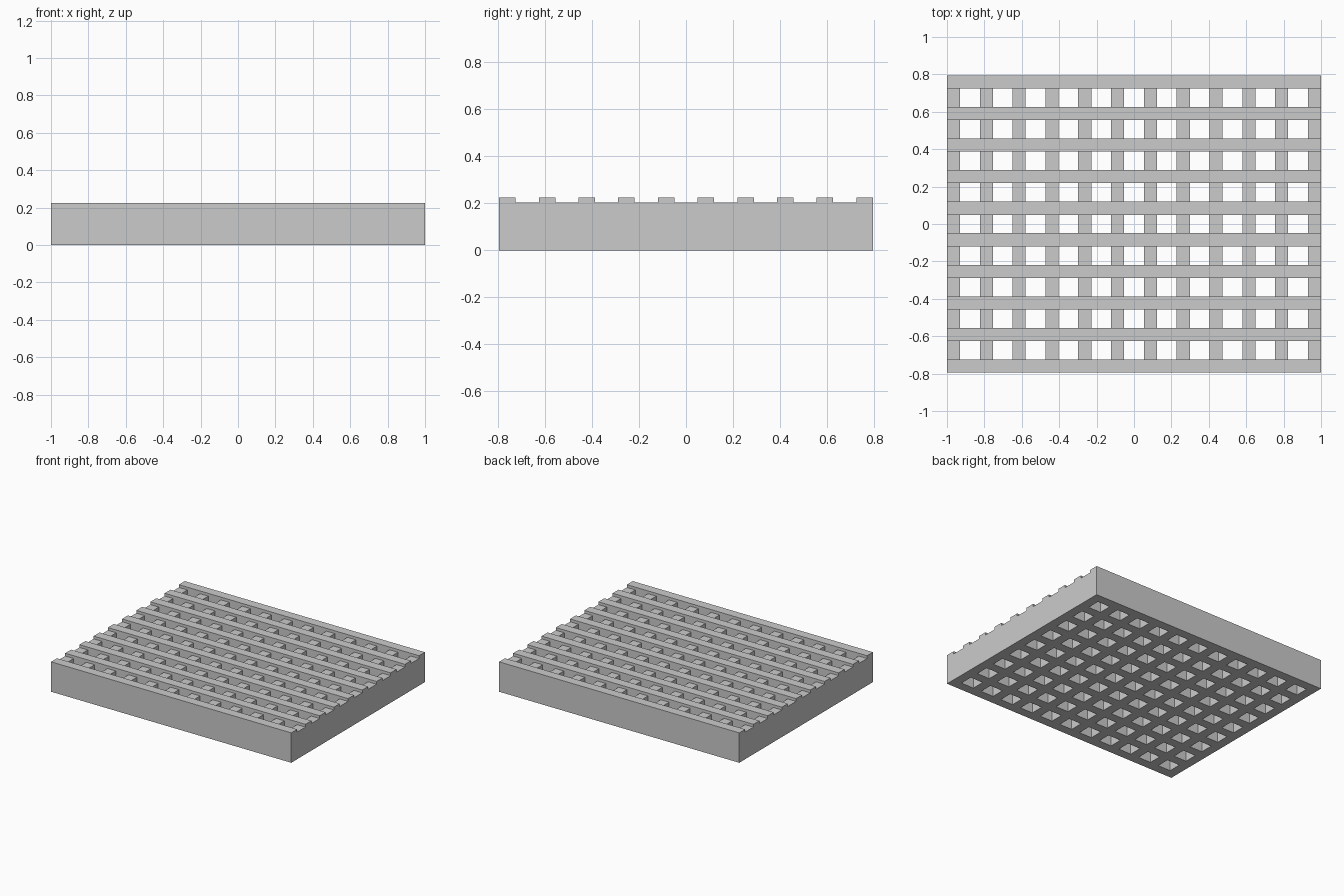
import bpy
import bmesh

cube = bpy.data.objects.get("Cube")
if cube:
    bpy.data.objects.remove(cube)

LENGTH, DEPTH = 2.0, 1.59
BAR = 0.07                 # width of every bar
CROSS_TOP, RAIL_TOP = 0.204, 0.225
CROSS_COUNT, RAIL_COUNT = 12, 10

# One plain grey for the whole grating
grey = bpy.data.materials.new("grey")
grey.use_nodes = True
colour = (0.6, 0.6, 0.6, 1)
grey.diffuse_color = colour
grey.node_tree.nodes["Principled BSDF"].inputs["Base Color"].default_value = colour


def bar_edges(size, count):
    """Both edges of each evenly spaced bar, in order."""
    step = (size - BAR) / (count - 1)
    return [-size / 2 + i * step + side for i in range(count) for side in (0, BAR)]


def raise_faces(bm, faces, height):
    """Extrude faces straight up and return the new top faces."""
    new = bmesh.ops.extrude_face_region(bm, geom=faces)["geom"]
    verts = [g for g in new if isinstance(g, bmesh.types.BMVert)]
    bmesh.ops.translate(bm, verts=verts, vec=(0, 0, height))
    return [g for g in new if isinstance(g, bmesh.types.BMFace)]


# Lattice plan: every cell is filled except where two gaps cross
xs = bar_edges(LENGTH, CROSS_COUNT)
ys = bar_edges(DEPTH, RAIL_COUNT)
bm = bmesh.new()
grid = [[bm.verts.new((x, y, 0)) for x in xs] for y in ys]
plan = []
for j in range(len(ys) - 1):
    for i in range(len(xs) - 1):
        if i % 2 == 0 or j % 2 == 0:
            plan.append(bm.faces.new((grid[j][i], grid[j][i + 1],
                                      grid[j + 1][i + 1], grid[j + 1][i])))
for vert in [v for v in bm.verts if not v.link_faces]:
    bm.verts.remove(vert)

# Body up to the crossbars; the plan faces stay as the underside
underside = bmesh.ops.duplicate(bm, geom=plan)["geom"]
bmesh.ops.reverse_faces(bm, faces=[g for g in underside if isinstance(g, bmesh.types.BMFace)])
tops = raise_faces(bm, plan, CROSS_TOP)

# Long rails stand a little higher than the crossbars
step = (DEPTH - BAR) / (RAIL_COUNT - 1)


def on_rail(face):
    offset = (face.calc_center_median().y + DEPTH / 2 - BAR / 2) / step
    return abs(offset - round(offset)) < 0.1


raise_faces(bm, [f for f in tops if on_rail(f)], RAIL_TOP - CROSS_TOP)
bmesh.ops.remove_doubles(bm, verts=bm.verts, dist=0.0001)
bmesh.ops.recalc_face_normals(bm, faces=bm.faces)

mesh = bpy.data.meshes.new("grating")
bm.to_mesh(mesh)
bm.free()
mesh.materials.append(grey)
grating = bpy.data.objects.new("grating", mesh)
bpy.context.collection.objects.link(grating)
